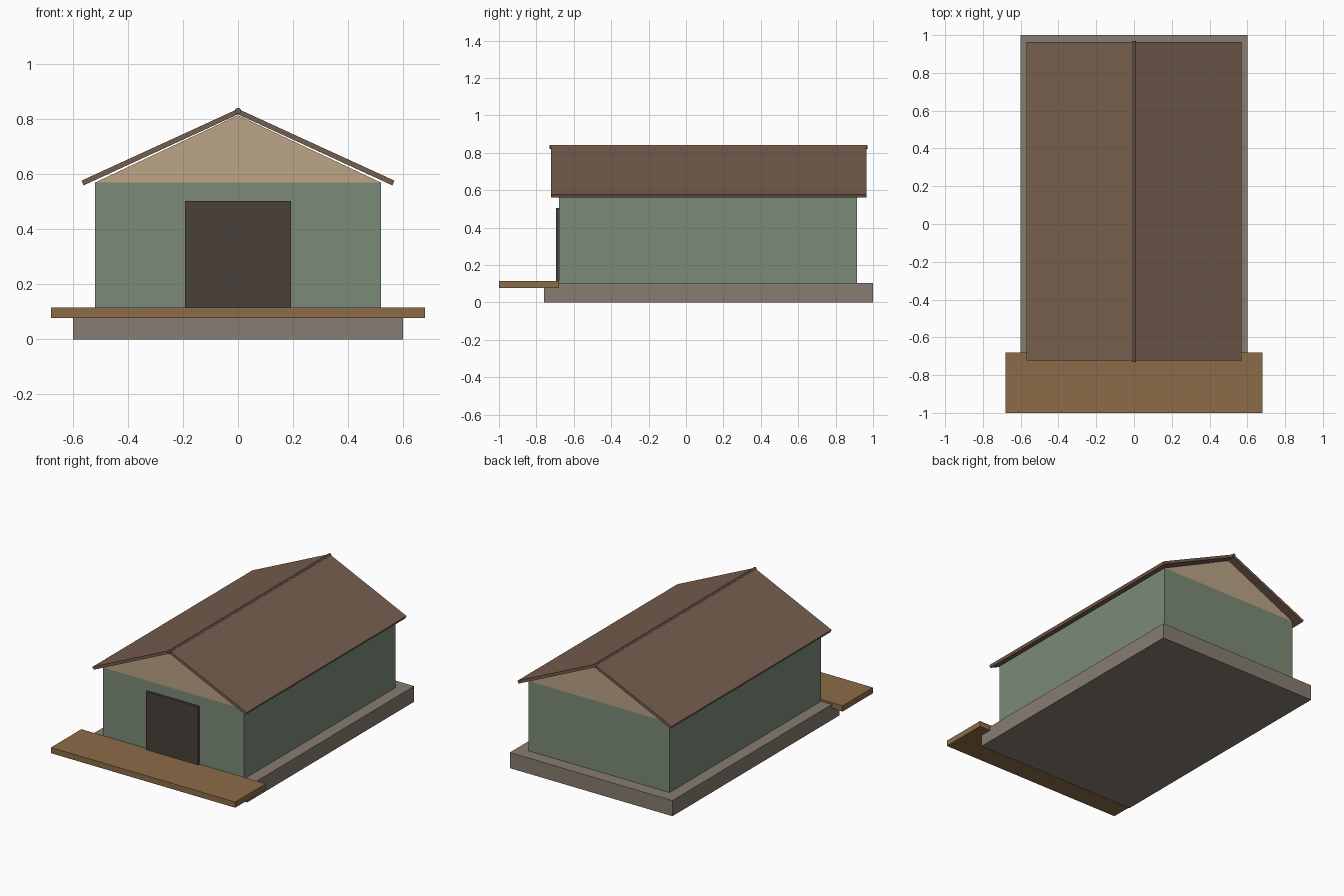
import bpy
import math

if "Cube" in bpy.data.objects:
    bpy.data.objects.remove(bpy.data.objects["Cube"])


def material(name, rgb):
    # sRGB 0-255 to linear viewport colour
    m = bpy.data.materials.new(name)
    m.diffuse_color = [(c / 255) ** 2.2 for c in rgb] + [1]
    m.use_nodes = True
    m.node_tree.nodes["Principled BSDF"].inputs["Base Color"].default_value = m.diffuse_color
    return m


def extrude(name, profile, y0, y1, mat):
    # Extrude an x/z profile (counter-clockwise seen from the front) along y
    n = len(profile)
    verts = [(x, y, z) for y in (y0, y1) for x, z in profile]
    faces = [tuple(range(n)), tuple(reversed(range(n, 2 * n)))]
    for i in range(n):
        j = (i + 1) % n
        faces.append((j, i, i + n, j + n))
    mesh = bpy.data.meshes.new(name)
    mesh.from_pydata(verts, [], faces)
    mesh.materials.append(mat)
    obj = bpy.data.objects.new(name, mesh)
    bpy.context.collection.objects.link(obj)
    return obj


def block(name, half, z0, z1, y0, y1, mat):
    return extrude(name, [(-half, z0), (half, z0), (half, z1), (-half, z1)], y0, y1, mat)


stone = material("stone", (134, 124, 112))
green = material("green_paint", (122, 138, 120))
tan = material("tan_boards", (186, 163, 133))
dark = material("dark_wood", (75, 66, 60))
wood = material("deck_wood", (139, 108, 74))
brown = material("roof_brown", (118, 95, 80))

# Base, deck, walls and door
block("foundation", 0.60, 0, 0.104, -0.76, 1.0, stone)
block("front_deck", 0.68, 0.078, 0.116, -1.0, -0.68, wood)
block("walls", 0.52, 0.10, 0.57, -0.68, 0.915, green)
block("door", 0.192, 0.10, 0.504, -0.695, -0.675, dark)

# Gable prism under the roof
extrude("gable", [(-0.52, 0.57), (0.52, 0.57), (0, 0.815)], -0.68, 0.915, tan)

# Sloping roof slabs, left one mirrored from the right
slab = [(0, 0.818), (0.561, 0.56), (0.569, 0.577), (0, 0.838)]
extrude("roof_right", slab, -0.722, 0.964, brown)
extrude("roof_left", [(-x, z) for x, z in reversed(slab)], -0.722, 0.964, brown)

# Ridge pole along the peak
ring = [(0.0115 * math.cos(math.radians(22.5 + 45 * i)),
         0.83 + 0.0115 * math.sin(math.radians(22.5 + 45 * i))) for i in range(8)]
extrude("ridge_pole", ring, -0.73, 0.97, brown)
